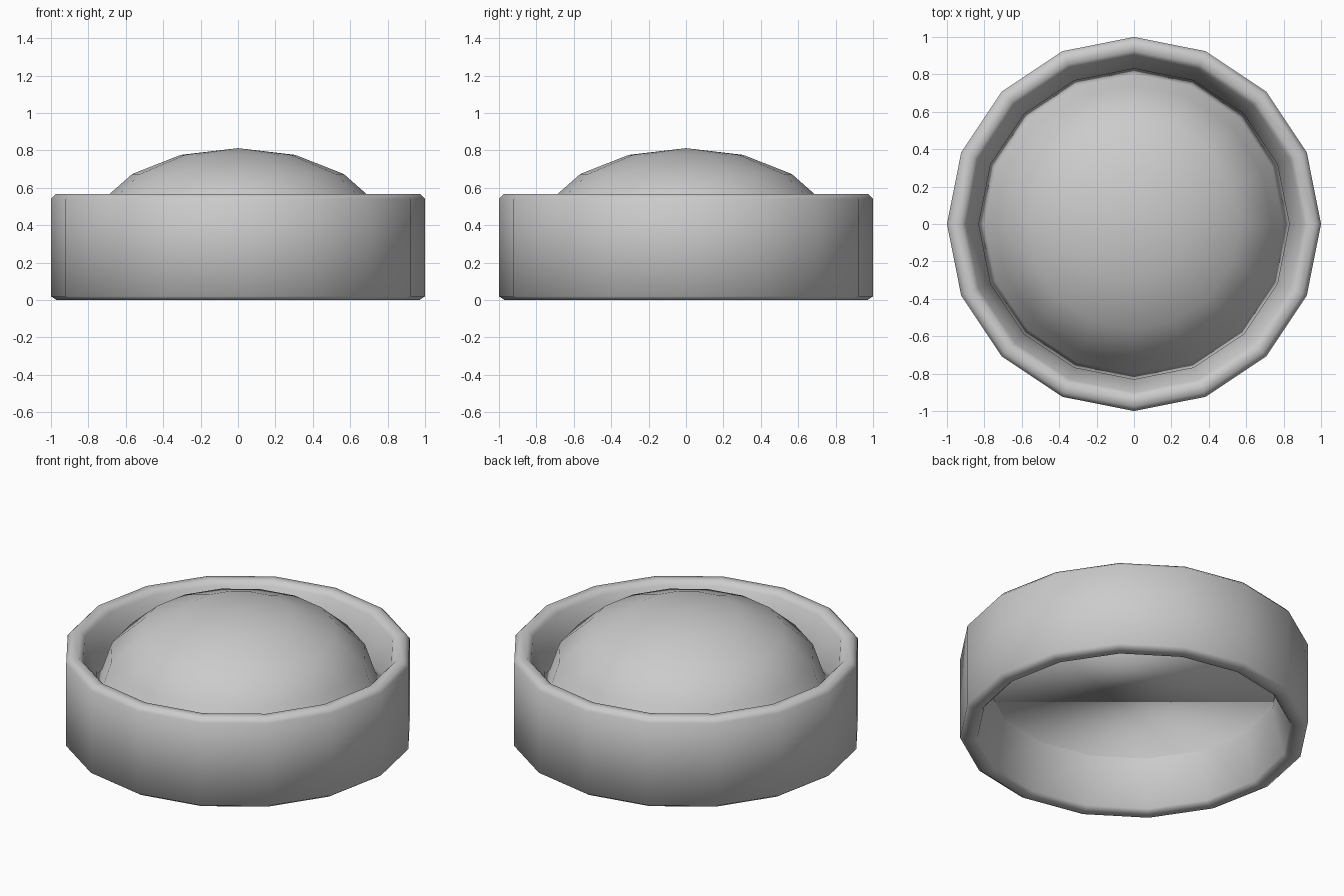
import bpy, bmesh, math

if "Cube" in bpy.data.objects:
    bpy.data.objects.remove(bpy.data.objects["Cube"])

SIDES = 16


def lathe(name, profile, closed):
    """Spin (radius, z) points round the z axis; radius 0 makes a pole."""
    bm = bmesh.new()
    rings = []
    for r, z in profile:
        if r == 0:
            rings.append([bm.verts.new((0, 0, z))] * SIDES)
        else:
            rings.append([bm.verts.new((r * math.cos(2 * math.pi * i / SIDES),
                                        r * math.sin(2 * math.pi * i / SIDES), z))
                          for i in range(SIDES)])
    pairs = list(zip(rings, rings[1:]))
    if closed:
        pairs.append((rings[-1], rings[0]))
    for a, b in pairs:
        for i in range(SIDES):
            j = (i + 1) % SIDES
            quad = list(dict.fromkeys((a[i], a[j], b[j], b[i])))
            bm.faces.new(quad)
    if not closed:
        bm.faces.new(rings[0][::-1])  # flat underside
    bmesh.ops.recalc_face_normals(bm, faces=bm.faces)
    for f in bm.faces:
        f.smooth = True
    me = bpy.data.meshes.new(name)
    bm.to_mesh(me)
    bm.free()
    ob = bpy.data.objects.new(name, me)
    bpy.context.collection.objects.link(ob)
    return ob


# Outer ring: chamfered rim, inner wall narrowing to a waist at mid height
lathe("outer_ring", [(0.97, 0), (1, 0.02), (1, 0.54), (0.975, 0.567),
                     (0.925, 0.567), (0.90, 0.54), (0.83, 0.33),
                     (0.83, 0.30), (0.90, 0.02), (0.92, 0)], True)

# Dome: flattened half sphere with a short skirt and flat base
dome = [(0.83, 0.31)]
for k in range(5):
    a = math.radians(22.5 * k)
    dome.append((0.8 * math.cos(a) if k < 4 else 0, 0.34 + 0.472 * math.sin(a)))
lathe("dome", dome, False)
